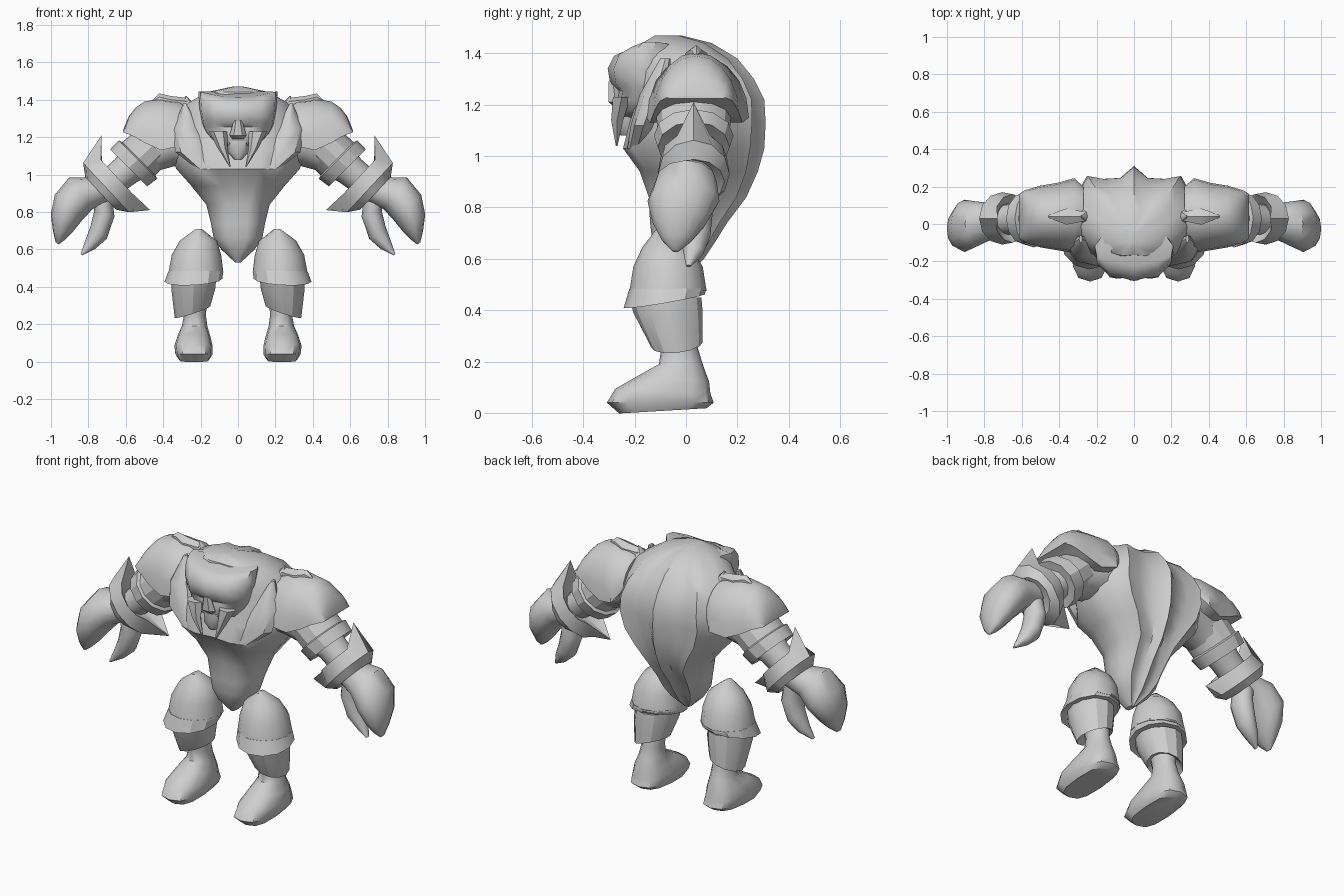
import bpy, bmesh, math
from mathutils import Vector

grey = bpy.data.materials.new("stone_grey")
grey.diffuse_color = (0.62, 0.62, 0.62, 1)


def finish(name, rings, mirror=True, angle=42):
    """Skin a list of equal point rings, cap the ends, smooth and mirror."""
    bm = bmesh.new()
    loops = [[bm.verts.new(p) for p in r] for r in rings]
    n = len(loops[0])
    for a, b in zip(loops, loops[1:]):
        for i in range(n):
            j = (i + 1) % n
            bm.faces.new((a[i], a[j], b[j], b[i]))
    bm.faces.new(loops[0])
    bm.faces.new(loops[-1])
    bmesh.ops.recalc_face_normals(bm, faces=bm.faces)
    me = bpy.data.meshes.new(name)
    bm.to_mesh(me)
    bm.free()
    me.materials.append(grey)
    ob = bpy.data.objects.new(name, me)
    bpy.context.collection.objects.link(ob)
    bpy.ops.object.select_all(action='DESELECT')
    ob.select_set(True)
    bpy.context.view_layer.objects.active = ob
    bpy.ops.object.shade_smooth_by_angle(angle=math.radians(angle))
    if mirror:
        ob.modifiers.new("mirror", 'MIRROR').use_mirror_merge = False
    return ob


def oval(cx, cy, cz, tilt, a, b, pitch=0.0, p=1.0, n=12):
    """Oval ring: radius a along a tilted xz axis, b along y; pitch shears z."""
    t = math.radians(tilt)
    pts = []
    for i in range(n):
        w = 2 * math.pi * i / n
        c, s = math.cos(w), math.sin(w)
        u = a * math.copysign(abs(c) ** p, c)
        v = b * math.copysign(abs(s) ** p, s)
        pts.append(Vector((cx + u * math.cos(t), cy + v, cz + u * math.sin(t) + pitch * v)))
    return pts


def section(half, z, hw, yf, yb, lift=0.0):
    """Symmetric ring from a half profile; lift raises the outer corners."""
    c, h = (yf + yb) / 2, (yb - yf) / 2
    full = half + [(-u, v) for u, v in reversed(half[1:-1])]
    return [Vector((u * hw, c + v * h, z + lift * max(0, abs(u) - .4))) for u, v in full]


# torso with a ridged, humped back
BODY = [(0, 1), (.2, .76), (.45, .74), (.68, .8), (.78, .55), (.97, .3), (1, -.15),
        (.87, -.55), (.66, -.88), (.35, -1), (0, -.96)]
finish("torso", [section(BODY, *r) for r in (
    (.53, .015, -.06, 0), (.60, .09, -.11, .07), (.66, .13, -.13, .11),
    (.74, .145, -.14, .16), (.84, .17, -.145, .235), (.94, .25, -.18, .28),
    (1.03, .33, -.245, .305), (1.13, .37, -.22, .31), (1.22, .36, -.19, .305),
    (1.30, .33, -.18, .265), (1.38, .27, -.18, .2), (1.44, .17, -.17, .1),
    (1.47, .03, -.12, -.02))], mirror=False)

# head: heavy brow, recessed eyes, jaw
HEAD = [(0, 1), (.8, 1), (1, .3), (.95, -.3), (.62, -.82), (.28, -.88), (0, -1)]
finish("head", [section(HEAD, *r) for r in (
    (1.15, .07, -.25, -.1), (1.175, .13, -.265, -.1), (1.22, .17, -.27, -.08),
    (1.255, .19, -.265, -.06), (1.28, .195, -.295, -.05), (1.34, .205, -.305, -.05),
    (1.39, .21, -.28, -.05, .03), (1.415, .21, -.225, -.06, .05))], mirror=False)
finish("chin", [oval(0, -.225, 1.08, 0, .02, .03, n=8), oval(0, -.23, 1.12, 0, .055, .04, n=8),
                oval(0, -.22, 1.18, 0, .06, .05, n=8)], mirror=False)
finish("tusk", [oval(.105, -.25, 1.23, 0, .05, .04, n=6), oval(.082, -.268, 1.14, 0, .026, .027, n=6),
                oval(.042, -.27, 1.04, 0, .003, .004, n=6)])
finish("nose", [oval(0, -.285, 1.29, 0, .022, .02, n=6), oval(0, -.275, 1.21, 0, .045, .03, n=6),
                oval(0, -.26, 1.19, 0, .03, .02, n=6)], mirror=False)

# pointed collar flaps beside the head
finish("collar_flap", [oval(.17, -.19, 1.03, 0, .05, .04, n=8), oval(.235, -.165, 1.12, 0, .1, .05, n=8),
                       oval(.275, -.12, 1.24, 0, .075, .06, n=8), oval(.285, -.08, 1.38, 0, .008, .02, n=8)])


# shoulder pad: arched shell with a stepped ridge
def arch(x, top, bot, w, cy):
    return [Vector((x, cy + w * math.cos(math.pi * i / 10),
                    bot + (top - bot) * math.sin(math.pi * i / 10))) for i in range(11)]


finish("shoulder_pad", [arch(*r) for r in (
    (.27, 1.37, 1.22, .15, .05), (.32, 1.395, 1.15, .2, .045), (.41, 1.405, 1.13, .18, .04),
    (.50, 1.39, 1.17, .165, .04), (.55, 1.355, 1.2, .15, .04), (.585, 1.31, 1.215, .14, .04),
    (.615, 1.235, 1.225, .12, .04))])
finish("shoulder_spike", [oval(.27, .04, 1.37, 90, .04, .03, n=6), oval(.36, .04, 1.38, 90, .04, .05, n=6),
                          oval(.42, .04, 1.395, 90, .038, .025, n=6), oval(.46, .04, 1.39, 90, .006, .005, n=6)])
finish("collar_spike", [oval(.25, .04, 1.34, 0, .05, .06, n=6), oval(.28, .04, 1.42, 0, .003, .004, n=6)])

# arm, cuff and spiked bracer
finish("arm", [oval(.28, .03, 1.19, 65, .16, .16), oval(.40, .03, 1.15, 50, .13, .14),
               oval(.50, .03, 1.10, 45, .11, .12), oval(.60, .03, 1.02, 45, .085, .085),
               oval(.74, .02, .91, 45, .075, .08)])
finish("upper_arm_cuff", [oval(.46, .03, 1.15, 45, .09, .09), oval(.455, .03, 1.155, 45, .122, .145),
                          oval(.53, .03, 1.085, 45, .125, .14), oval(.535, .03, 1.08, 45, .145, .155),
                          oval(.585, .03, 1.035, 45, .14, .14), oval(.58, .03, 1.04, 45, .08, .08)], angle=30)
spiked = oval(.65, .03, .99, 47, .14, .13)
spiked[0] = Vector((.73, .03, 1.21))
spiked[6] = Vector((.47, .03, .81))
finish("bracer", [oval(.68, .03, .96, 47, .08, .08), spiked, oval(.705, .03, .93, 47, .18, .14),
                  oval(.735, .03, .9, 47, .12, .12), oval(.72, .03, .91, 47, .07, .07)], angle=30)

# mitten claw and thumb claw
finish("hand_claw", [oval(.74, .02, .92, 47, .09, .09), oval(.84, 0, .90, 53, .105, .12),
                     oval(.905, -.01, .825, 42, .1, .14), oval(.942, -.025, .74, 38, .075, .105),
                     oval(.957, -.035, .675, 36, .04, .06), oval(.967, -.04, .632, 36, .01, .015)])
finish("thumb_claw", [oval(.73, .03, .90, 15, .06, .06), oval(.715, .035, .79, 15, .056, .07),
                      oval(.745, .035, .69, 38, .055, .06), oval(.79, .03, .625, 42, .035, .04),
                      oval(.837, .01, .572, 42, .006, .01)])

# leg armour: thigh guard, flared knee band, shin guard
finish("thigh_guard", [oval(.21, -.09, .71, 0, .015, .03), oval(.212, -.075, .645, 0, .1, .095),
                       oval(.222, -.07, .57, 0, .132, .135), oval(.225, -.07, .475, 0, .147, .15)])
finish("knee_band", [oval(.225, -.07, .49, 0, .1, .1), oval(.225, -.07, .485, 0, .146, .15),
                     oval(.238, -.085, .435, -3, .155, .158, pitch=.17), oval(.235, -.08, .45, 0, .1, .1)], angle=30)
finish("shin_guard", [oval(.235, -.08, .45, 0, .118, .14), oval(.238, -.07, .39, -3, .118, .135),
                      oval(.243, -.035, .265, -18, .1, .1, pitch=.1), oval(.235, -.03, .3, 0, .06, .06)], angle=30)

# shin and foot
finish("foot", [oval(.235, -.09, .008, 0, .08, .17, pitch=.06, p=.7), oval(.235, -.1, .04, 0, .1, .208, p=.7),
                oval(.238, -.09, .085, 0, .102, .185, pitch=-.05, p=.75),
                oval(.236, -.045, .135, 0, .088, .135, pitch=-.1, p=.85), oval(.232, -.02, .19, 0, .068, .085),
                oval(.23, -.025, .25, 0, .058, .072), oval(.23, -.05, .45, 0, .08, .09)])
